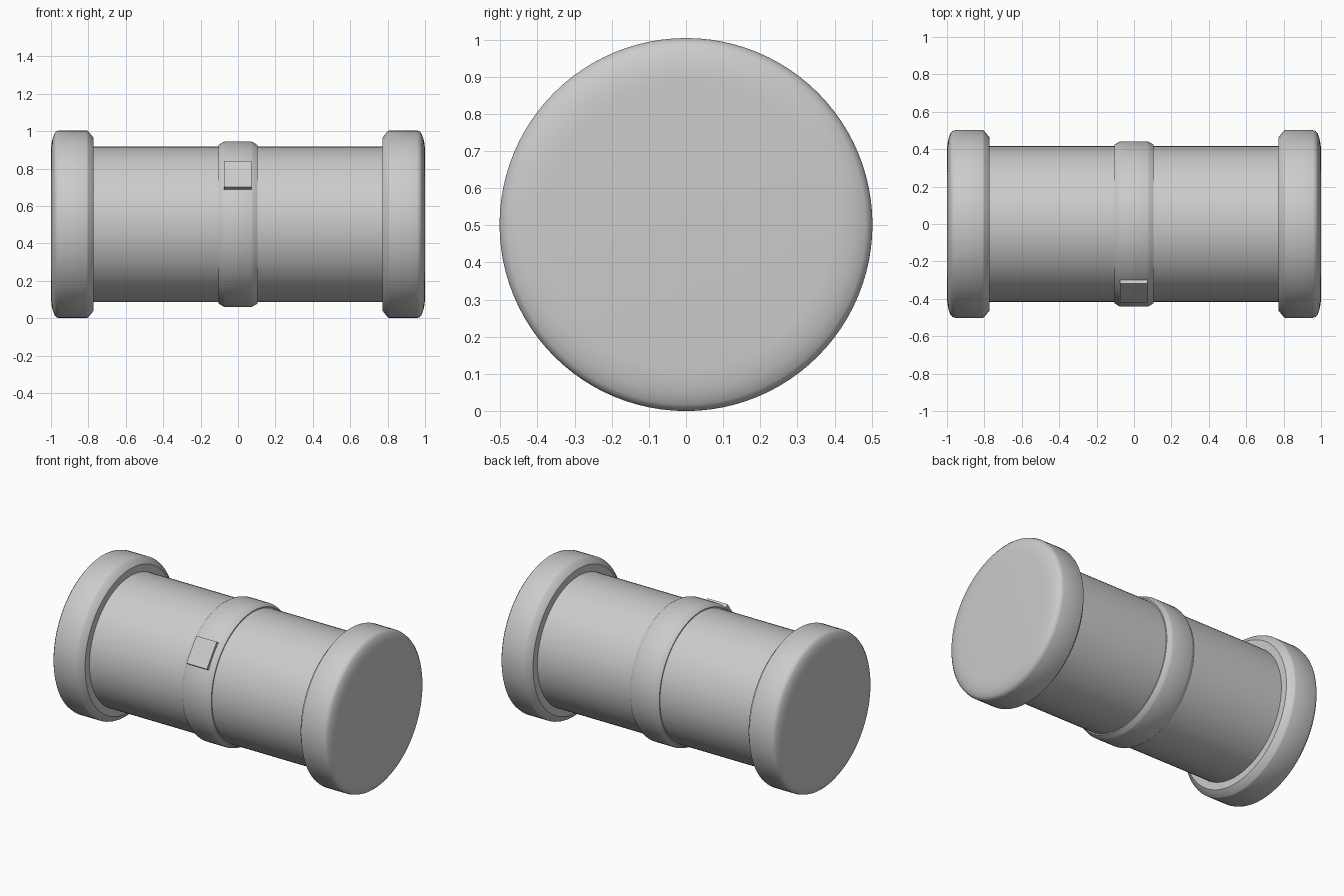
import bpy, bmesh, math
from mathutils import Matrix

if "Cube" in bpy.data.objects:
    bpy.data.objects.remove(bpy.data.objects["Cube"])

R = 0.502      # largest radius, also the height of the axis
SEG = 96


def finish(bm, name):
    bmesh.ops.recalc_face_normals(bm, faces=bm.faces)
    mesh = bpy.data.meshes.new(name)
    bm.to_mesh(mesh)
    bm.free()
    ob = bpy.data.objects.new(name, mesh)
    bpy.context.collection.objects.link(ob)
    bpy.ops.object.select_all(action='DESELECT')
    ob.select_set(True)
    bpy.context.view_layer.objects.active = ob
    bpy.ops.object.shade_smooth_by_angle(angle=math.radians(35))
    return ob


def lathe(name, profile, mirror=1):
    """Closed solid turned around the x axis from (x, radius) points."""
    bm = bmesh.new()
    rings = []
    for x, r in profile:
        rings.append([bm.verts.new((mirror * x,
                                    r * math.cos(2 * math.pi * i / SEG),
                                    R + r * math.sin(2 * math.pi * i / SEG)))
                      for i in range(SEG)])
    for a, b in zip(rings, rings[1:]):
        for i in range(SEG):
            j = (i + 1) % SEG
            bm.faces.new((a[i], a[j], b[j], b[i]))
    bm.faces.new(rings[0])
    bm.faces.new(rings[-1])
    return finish(bm, name)


# main tube
lathe("body", [(-0.80, 0.416), (0.80, 0.416)])

# end caps: chamfered inside, rounded outside
cap = [(0.772, 0.462), (0.802, 0.499), (0.81, R), (0.955, R), (0.971, 0.497),
       (0.982, 0.484), (0.992, 0.455), (0.998, 0.425), (1.0, 0.39)]
for side, name in ((-1, "left_cap"), (1, "right_cap")):
    lathe(name, cap, side)

# raised middle band
lathe("middle_band", [(-0.105, 0.41), (-0.105, 0.423), (-0.08, 0.439), (-0.07, 0.442),
                      (0.07, 0.442), (0.08, 0.439), (0.105, 0.423), (0.105, 0.41)])

# small button, facing outward and up on the front of the band
elev = math.radians(36)
depth, out = 0.06, 0.457
bm = bmesh.new()
bmesh.ops.create_cube(bm, size=1, matrix=Matrix.Diagonal((0.146, depth, 0.172, 1)))
bmesh.ops.translate(bm, verts=bm.verts, vec=(-0.002, -(out - depth / 2), 0))
bmesh.ops.transform(bm, verts=bm.verts,
                    matrix=Matrix.Translation((0, 0, R)) @ Matrix.Rotation(-elev, 4, 'X'))
finish(bm, "button")
